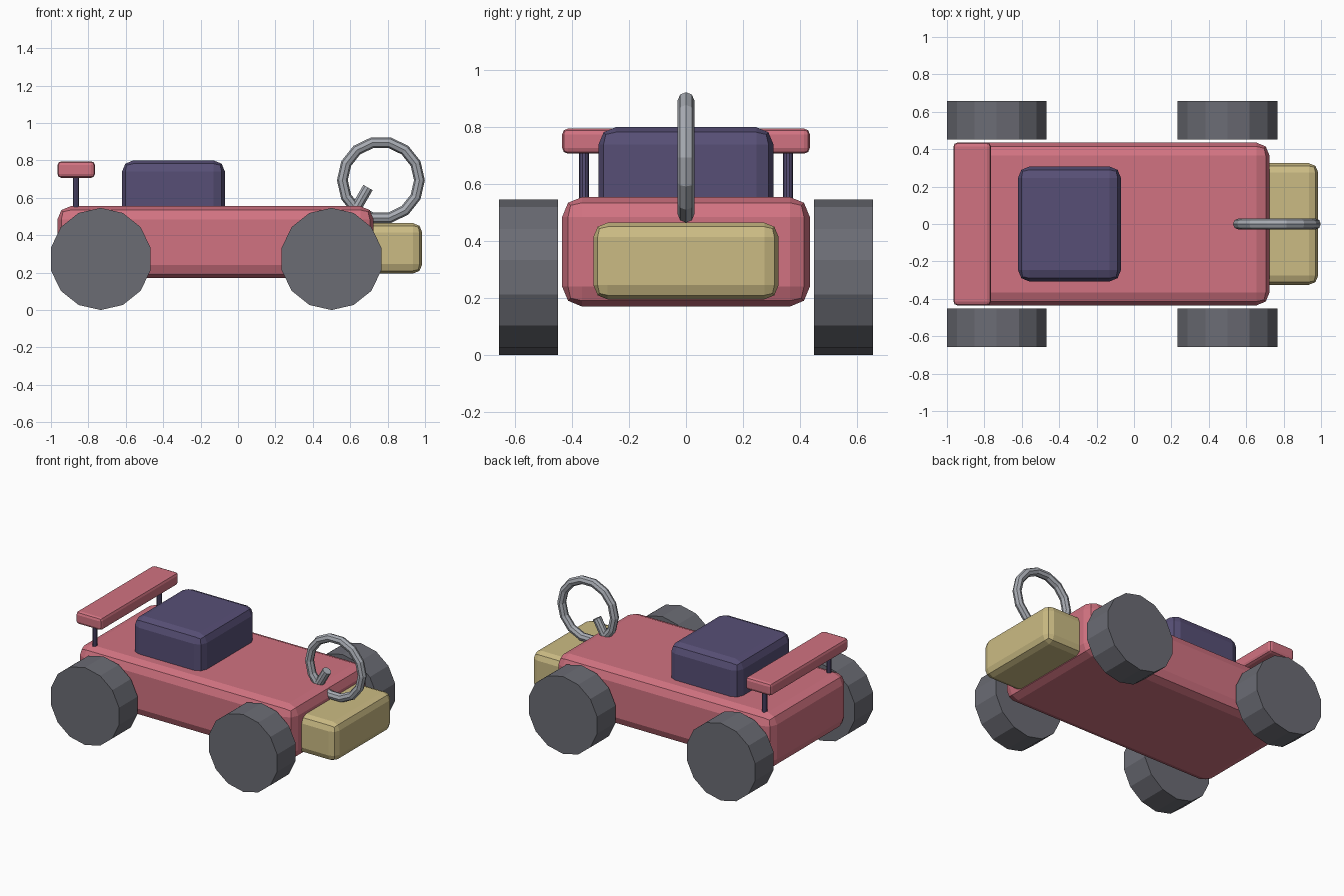
import bpy
from math import radians, sin, cos

cube = bpy.data.objects.get("Cube")
if cube:
    bpy.data.objects.remove(cube, do_unlink=True)


def material(name, rgb):
    mat = bpy.data.materials.new(name)
    mat.use_nodes = True
    color = (*rgb, 1.0)
    mat.diffuse_color = color
    mat.node_tree.nodes["Principled BSDF"].inputs["Base Color"].default_value = color
    return mat


PINK = material("pink paint", (0.64, 0.17, 0.22))
INDIGO = material("indigo", (0.095, 0.078, 0.18))
SAND = material("sand", (0.60, 0.50, 0.23))
RUBBER = material("grey rubber", (0.147, 0.15, 0.175))
METAL = material("light metal", (0.39, 0.41, 0.45))


def finish(name, mat):
    obj = bpy.context.object
    obj.name = name
    obj.data.materials.append(mat)
    return obj


def rounded_box(name, low, high, bevel, mat):
    """Box between two corners with chamfered, two-step edges."""
    center = [(a + b) / 2 for a, b in zip(low, high)]
    bpy.ops.mesh.primitive_cube_add(size=1, location=center)
    obj = finish(name, mat)
    obj.scale = [b - a for a, b in zip(low, high)]
    bpy.ops.object.transform_apply(location=False, rotation=False, scale=True)
    mod = obj.modifiers.new("rounded edges", "BEVEL")
    mod.width = bevel
    mod.segments = 2
    return obj


def cylinder(name, sides, radius, depth, location, mat, rotation=(0, 0, 0)):
    bpy.ops.mesh.primitive_cylinder_add(
        vertices=sides, radius=radius, depth=depth,
        location=location, rotation=rotation)
    return finish(name, mat)


# Main body, nose, seat and rear wing
rounded_box("body", (-0.965, -0.435, 0.17), (0.725, 0.435, 0.555), 0.07, PINK)
rounded_box("nose", (0.5, -0.325, 0.195), (0.985, 0.325, 0.465), 0.05, SAND)
rounded_box("seat", (-0.62, -0.307, 0.42), (-0.07, 0.307, 0.8), 0.06, INDIGO)
rounded_box("rear_wing", (-0.965, -0.435, 0.707), (-0.765, 0.435, 0.795), 0.02, PINK)

# Wheels and wing posts, mirrored on both sides
WHEEL_R = 0.273
for side, y in (("right", -1), ("left", 1)):
    for end, x in (("rear", -0.734), ("front", 0.5)):
        cylinder(f"{end}_wheel_{side}", 14, WHEEL_R, 0.207,
                 (x, y * 0.554, WHEEL_R), RUBBER, (radians(90), 0, 0))
    cylinder(f"wing_post_{side}", 10, 0.018, 0.25, (-0.866, y * 0.358, 0.61), INDIGO)

# Upright steering ring
bpy.ops.mesh.primitive_torus_add(
    major_segments=14, minor_segments=8, major_radius=0.206, minor_radius=0.029,
    location=(0.764, 0, 0.694), rotation=(radians(90), 0, 0))
finish("steering_ring", METAL)

# Tilted steering column, its top end placed inside the ring
tilt, length = radians(30), 0.25
cylinder("steering_column", 10, 0.03, length,
         (0.695 - sin(tilt) * length / 2, 0, 0.655 - cos(tilt) * length / 2),
         METAL, (0, tilt, 0))
